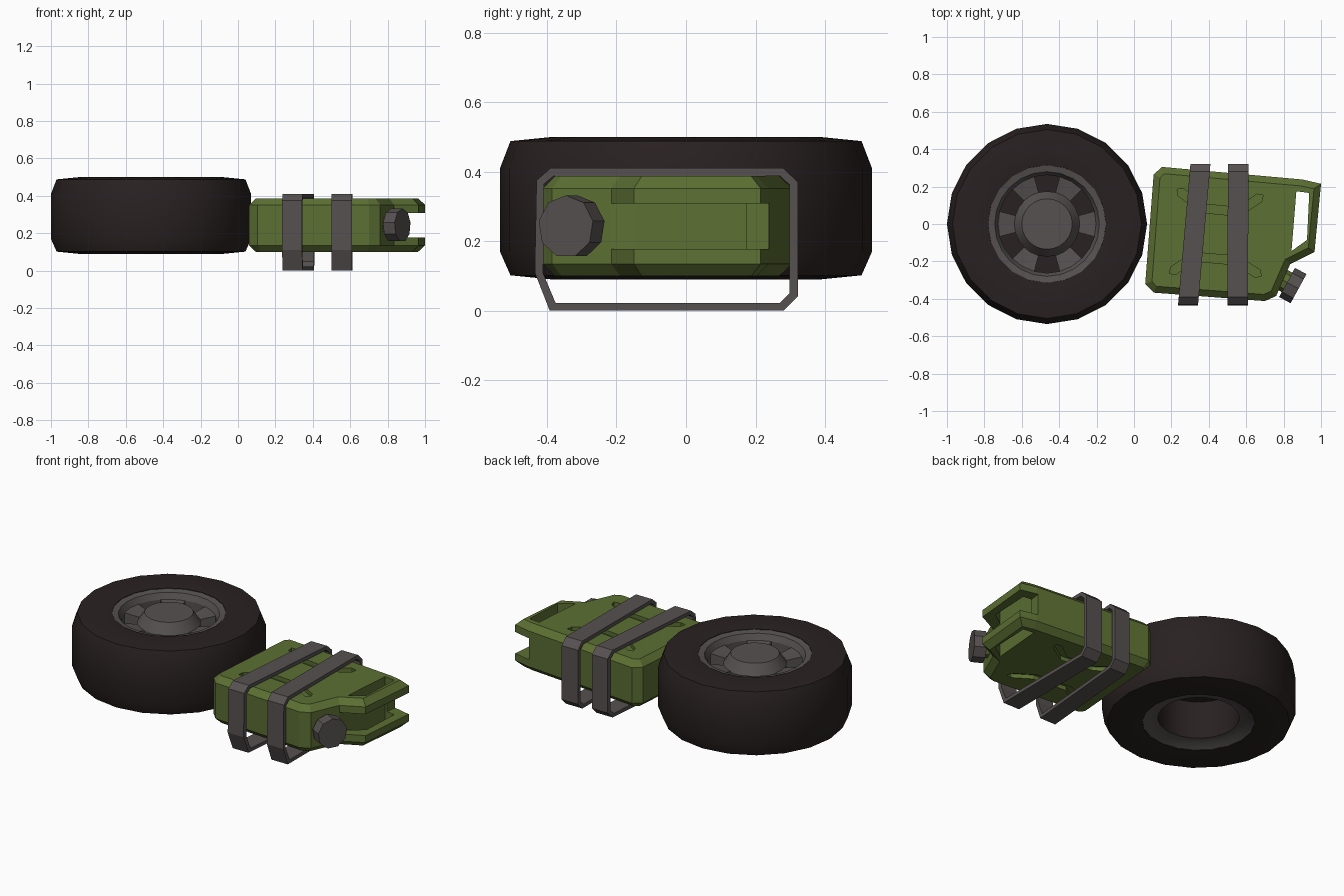
import bpy, bmesh, math
from mathutils import Vector, Matrix

if "Cube" in bpy.data.objects:
    bpy.data.objects.remove(bpy.data.objects["Cube"])


def material(name, rgb):
    m = bpy.data.materials.new(name)
    m.diffuse_color = (*rgb, 1)
    m.use_nodes = True
    m.node_tree.nodes["Principled BSDF"].inputs["Base Color"].default_value = m.diffuse_color
    return m


RUBBER = material("dark rubber", (0.022, 0.015, 0.015))
GREY = material("warm grey metal", (0.095, 0.082, 0.082))
GREEN = material("olive green", (0.107, 0.160, 0.033))


def finish(bm, name, mats, smooth=None):
    bmesh.ops.recalc_face_normals(bm, faces=bm.faces)
    me = bpy.data.meshes.new(name)
    bm.to_mesh(me)
    bm.free()
    for m in mats:
        me.materials.append(m)
    ob = bpy.data.objects.new(name, me)
    bpy.context.collection.objects.link(ob)
    if smooth:
        bpy.ops.object.select_all(action='DESELECT')
        ob.select_set(True)
        bpy.context.view_layer.objects.active = ob
        bpy.ops.object.shade_smooth_by_angle(angle=math.radians(smooth))
    return ob


def lathe(profile, n, centre, closed=False):
    """Rings of n sides from (radius, z) points; returns bmesh and bands of faces."""
    bm = bmesh.new()
    rings = []
    for r, z in profile:
        rings.append([bm.verts.new((centre[0] + r * math.cos(2 * math.pi * i / n),
                                    centre[1] + r * math.sin(2 * math.pi * i / n), z))
                      for i in range(n)])
    pairs = list(zip(rings, rings[1:] + rings[:1]))
    if not closed:
        pairs.pop()
    bands = [[bm.faces.new((a[i], a[(i + 1) % n], b[(i + 1) % n], b[i])) for i in range(n)]
             for a, b in pairs]
    if not closed:
        bm.faces.new(rings[0])
        bm.faces.new(rings[-1])
    return bm, bands


def prism(points, z0, z1, bevel=0):
    bm = bmesh.new()
    lo = [bm.verts.new((x, y, z0)) for x, y in points]
    hi = [bm.verts.new((x, y, z1)) for x, y in points]
    n = len(points)
    caps = [bm.faces.new(lo), bm.faces.new(hi)]
    for i in range(n):
        j = (i + 1) % n
        bm.faces.new((lo[i], lo[j], hi[j], hi[i]))
    bmesh.ops.recalc_face_normals(bm, faces=bm.faces)
    if bevel:
        bmesh.ops.bevel(bm, geom=[e for f in caps for e in f.edges], offset=bevel,
                        segments=1, affect='EDGES', profile=0.5)
    return bm


def cut(target, bm):
    """Subtract a temporary solid from the target."""
    cutter = finish(bm, "cutter", [GREEN])
    cutter.hide_render = True
    mod = target.modifiers.new("cut", 'BOOLEAN')
    mod.operation, mod.solver, mod.object = 'DIFFERENCE', 'EXACT', cutter
    bpy.context.view_layer.objects.active = target
    bpy.ops.object.modifier_apply(modifier=mod.name)
    bpy.data.objects.remove(cutter)


# Tyre
HUB = (-0.465, 0)
bm, _ = lathe([(0.31, 0.45), (0.315, 0.49), (0.385, 0.50), (0.505, 0.488), (0.535, 0.41),
               (0.535, 0.17), (0.505, 0.102), (0.385, 0.09), (0.31, 0.10), (0.31, 0.14)],
              20, HUB, closed=True)
finish(bm, "tyre", [RUBBER], 35)

# Rim with raised hub, six sunken windows, hollow back
bm, bands = lathe([(0, 0.36), (0.225, 0.36), (0.225, 0.13), (0.27, 0.125), (0.316, 0.10),
                   (0.318, 0.488), (0.28, 0.48), (0.262, 0.445), (0.175, 0.43),
                   (0.135, 0.49), (0.001, 0.49)], 24, HUB)
for f in bands[0] + bands[1]:
    f.material_index = 1
for k in range(6):
    pair = [bands[7][4 * k + 1], bands[7][4 * k + 2]]
    geo = bmesh.ops.extrude_face_region(bm, geom=pair)['geom']
    for g in geo:
        if isinstance(g, bmesh.types.BMVert):
            g.co.z = 0.38
        elif isinstance(g, bmesh.types.BMFace):
            g.material_index = 1
    bmesh.ops.delete(bm, geom=[f for f in pair if f.is_valid], context='FACES_ONLY')
bmesh.ops.remove_doubles(bm, verts=bm.verts, dist=0.0015)
finish(bm, "wheel_rim", [GREY, RUBBER], 25)

# Fuel can body
can = finish(prism([(0.105, 0.265), (0.15, 0.305), (0.90, 0.238), (1.0, 0.215), (0.965, -0.15),
                    (0.835, -0.215), (0.76, -0.385), (0.70, -0.412), (0.105, -0.367),
                    (0.06, -0.32)], 0.10, 0.387, 0.035), "fuel_can", [GREEN])
# Gap between the two handle rails, then the hand slot through both
cut(can, prism([(0.91, 0.4), (1.2, 0.4), (1.2, -0.22), (0.833, -0.22), (0.868, 0.05)],
               0.178, 0.308))
cut(can, prism([(0.868, 0.175), (0.937, 0.166), (0.925, -0.085), (0.842, -0.145)], 0, 0.5))
# Pressed grooves on both broad faces
GROOVES = [[(0.25, 0.17), (0.36, 0.085), (0.56, 0.065), (0.67, 0.14)],
           [(0.21, -0.25), (0.32, -0.175), (0.55, -0.195), (0.66, -0.265)]]
for path in GROOVES:
    pts = [Vector(p) for p in path]
    left, right = [], []
    for i, p in enumerate(pts):
        d = (pts[min(i + 1, 3)] - pts[max(i - 1, 0)]).normalized()
        side = Vector((-d.y, d.x)) * 0.024
        left.append(p + side)
        right.append(p - side)
    tips = [pts[3] + (pts[3] - pts[2]).normalized() * 0.025,
            pts[0] + (pts[0] - pts[1]).normalized() * 0.025]
    outline = left + [tips[0]] + right[::-1] + [tips[1]]
    for z0, z1 in ((0.362, 0.45), (0.05, 0.125)):
        cut(can, prism(outline, z0, z1))

# Filler neck and cap on the slanted corner
for name, mat, r, length, pos in (("filler_neck", GREEN, 0.06, 0.08, (0.80, -0.302)),
                                  ("filler_cap", GREY, 0.09, 0.07, (0.849, -0.329))):
    bm = bmesh.new()
    axis = Vector((0.88, -0.48, 0))
    turn = axis.to_track_quat('Z', 'Y').to_matrix().to_4x4()
    bmesh.ops.create_cone(bm, cap_ends=True, segments=9, radius1=r, radius2=r, depth=length,
                          matrix=Matrix.Translation((*pos, 0.242)) @ turn)
    finish(bm, name, [mat])

# Two straps looping round the can and hanging below it
OUTER = [(-0.39, 0.41), (-0.43, 0.375), (-0.435, 0.11), (-0.392, 0.0), (0.28, 0.0),
         (0.322, 0.042), (0.322, 0.37), (0.28, 0.41)]
INNER = [(-0.38, 0.388), (-0.408, 0.365), (-0.412, 0.11), (-0.375, 0.022), (0.27, 0.022),
         (0.298, 0.05), (0.298, 0.362), (0.27, 0.388)]


def strap(name, x_mid, width, slope):
    bm = bmesh.new()
    loops = [[bm.verts.new((x_mid + s * width / 2 + slope * y, y, z)) for y, z in shape]
             for shape, s in ((OUTER, -1), (OUTER, 1), (INNER, 1), (INNER, -1))]
    for a, b in zip(loops, loops[1:] + loops[:1]):
        for i in range(8):
            j = (i + 1) % 8
            bm.faces.new((a[i], a[j], b[j], b[i]))
    finish(bm, name, [GREY])


strap("strap_left", 0.327, 0.107, 0.088)
strap("strap_right", 0.556, 0.11, 0.003)
